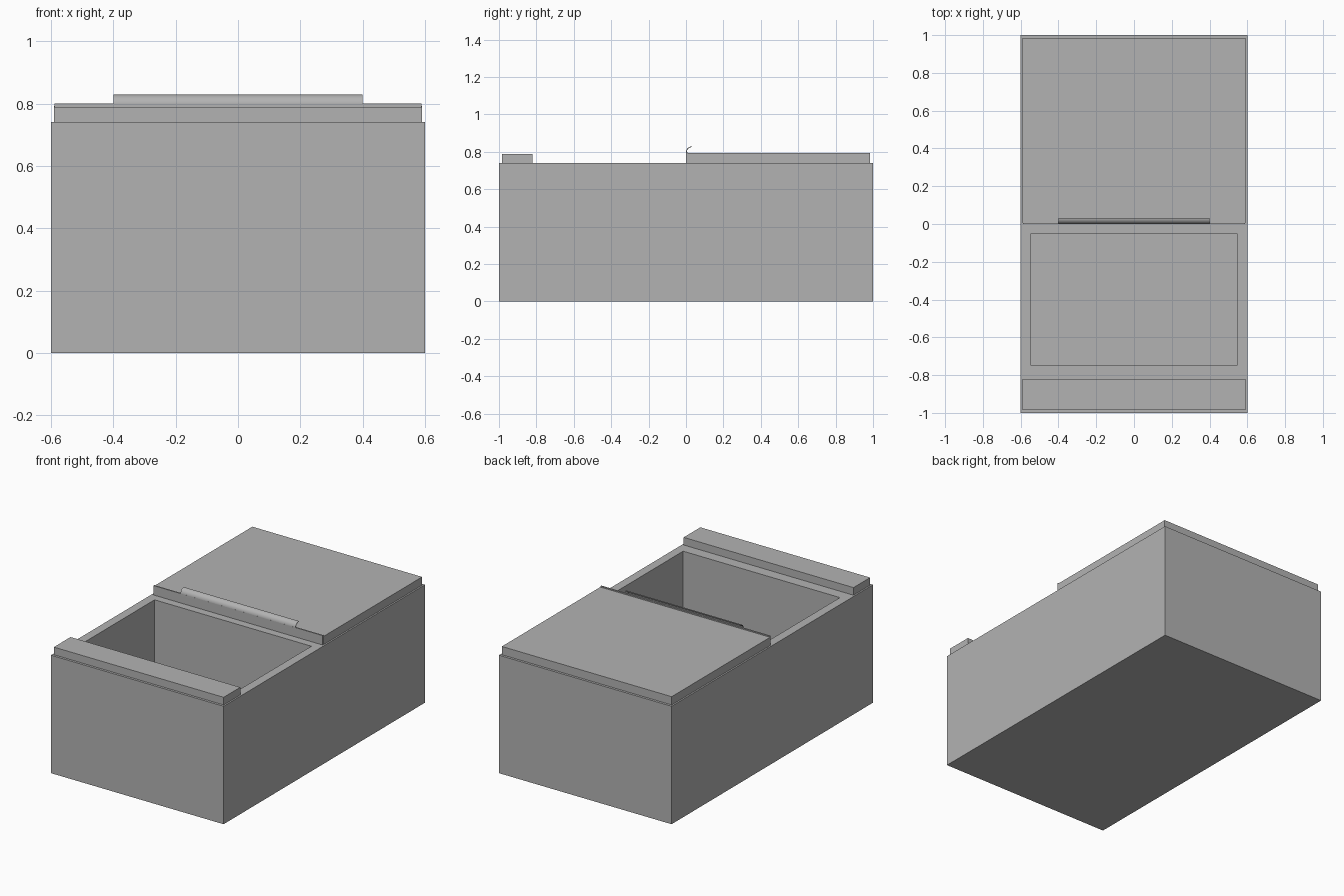
import bpy, bmesh, math

if "Cube" in bpy.data.objects:
    bpy.data.objects.remove(bpy.data.objects["Cube"])

grey = bpy.data.materials.new("plain_grey")
grey.diffuse_color = (0.45, 0.45, 0.45, 1)
grey.use_nodes = True
grey.node_tree.nodes["Principled BSDF"].inputs["Base Color"].default_value = grey.diffuse_color


def finish(name, bm):
    bmesh.ops.recalc_face_normals(bm, faces=bm.faces)
    mesh = bpy.data.meshes.new(name)
    bm.to_mesh(mesh)
    bm.free()
    mesh.materials.append(grey)
    ob = bpy.data.objects.new(name, mesh)
    bpy.context.collection.objects.link(ob)
    return ob


def box(name, x, y0, y1, z0, z1, bevel=0):
    bm = bmesh.new()
    bmesh.ops.create_cube(bm, size=1)
    for v in bm.verts:
        v.co = (v.co.x * 2 * x, y0 if v.co.y < 0 else y1, z0 if v.co.z < 0 else z1)
    if bevel:
        edges = [e for e in bm.edges if all(v.co.z == z1 for v in e.verts)]
        bmesh.ops.bevel(bm, geom=edges, offset=bevel, segments=1, affect='EDGES')
    return finish(name, bm)


# Chest body: top opening inset, then sunk to form the storage well
bm = bmesh.new()
W, TOP, FLOOR = 0.6, 0.741, 0.05


def ring(x, y0, y1, z):
    return [bm.verts.new(c) for c in ((-x, y0, z), (x, y0, z), (x, y1, z), (-x, y1, z))]


rings = [ring(W, -1, 1, 0), ring(W, -1, 1, TOP),
         ring(0.545, -0.75, -0.05, TOP), ring(0.545, -0.75, -0.05, FLOOR)]
for a, b in zip(rings, rings[1:]):
    for i in range(4):
        j = (i + 1) % 4
        bm.faces.new((a[i], a[j], b[j], b[i]))
bm.faces.new(rings[0])
bm.faces.new(rings[-1])
finish("chest_body", bm)

# Fixed front strip and sliding lid
box("front_strip", 0.59, -0.985, -0.82, TOP, 0.789, 0.003)
box("lid", 0.59, 0.005, 0.985, TOP, 0.793, 0.003)

# Thin plate along the lid's front edge
box("lid_edge_plate", 0.588, 0.0, 0.008, TOP, 0.8)

# Curled handle rising from the plate: a swept quarter arc with thickness
bm = bmesh.new()
R, T, N = 0.032, 0.004, 10
outer, inner = [(0.0, 0.78)], [(T, 0.78)]
for i in range(N + 1):
    a = math.pi / 2 * i / N
    for prof, r in ((outer, R), (inner, R - T)):
        prof.append((R - r * math.cos(a), 0.797 + r * math.sin(a)))
profile = outer + inner[::-1]
n = len(outer)
left, right = ([bm.verts.new((x, y, z)) for y, z in profile] for x in (-0.4, 0.4))
for i in range(len(profile)):
    j = (i + 1) % len(profile)
    bm.faces.new((left[i], left[j], right[j], right[i]))
for side in (left, right):
    for i in range(n - 1):
        bm.faces.new((side[i], side[i + 1], side[-2 - i], side[-1 - i]))
handle = finish("lid_handle", bm)
bpy.context.view_layer.objects.active = handle
handle.select_set(True)
bpy.ops.object.shade_smooth_by_angle(angle=math.radians(35))
